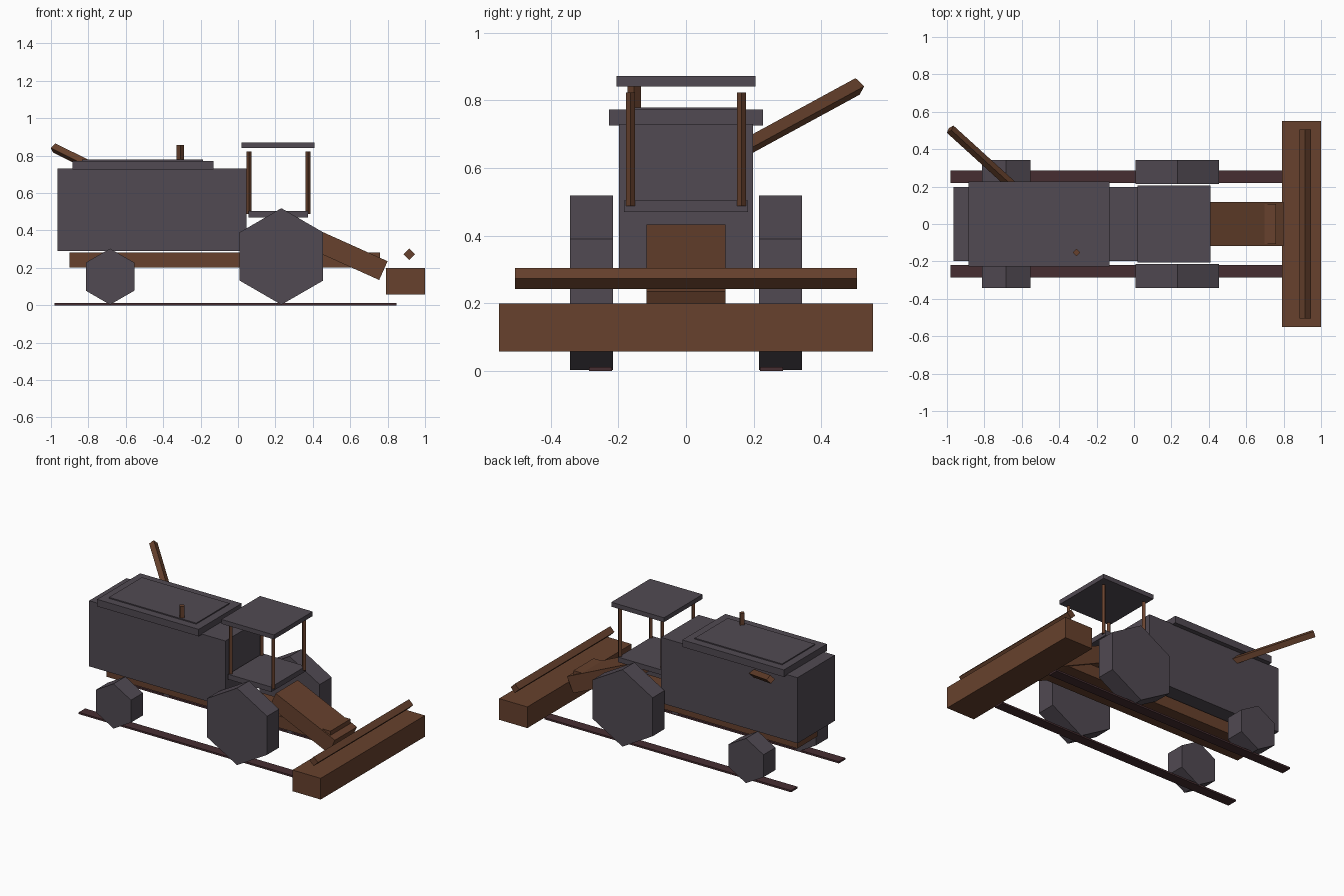
import bpy, math
from mathutils import Vector, Matrix

if "Cube" in bpy.data.objects:
    bpy.data.objects.remove(bpy.data.objects["Cube"])


def material(name, rgb):
    m = bpy.data.materials.new(name)
    m.diffuse_color = (*rgb, 1)
    m.use_nodes = True
    m.node_tree.nodes["Principled BSDF"].inputs["Base Color"].default_value = m.diffuse_color
    return m


GREY = material("slate grey", (0.082, 0.068, 0.085))
BROWN = material("rust brown", (0.135, 0.053, 0.026))
MAROON = material("dark maroon", (0.062, 0.027, 0.031))


def finish(name, mat):
    ob = bpy.context.object
    ob.name = name
    ob.data.materials.append(mat)
    return ob


def box(name, mat, x, y, z, tilt=0):
    """Box from (min, max) ranges, optionally tilted about its own y axis."""
    bpy.ops.mesh.primitive_cube_add(size=1)
    ob = finish(name, mat)
    size = Vector([r[1] - r[0] for r in (x, y, z)])
    mid = Vector([sum(r) / 2 for r in (x, y, z)])
    ob.data.transform(Matrix.Translation(mid) @ Matrix.Rotation(tilt, 4, 'Y')
                      @ Matrix.Diagonal((*size, 1)))
    return ob


def rod(name, mat, a, b, r, sides=4):
    """Low-poly cylinder between two points."""
    a, b = Vector(a), Vector(b)
    bpy.ops.mesh.primitive_cylinder_add(vertices=sides, radius=r, depth=(b - a).length)
    ob = finish(name, mat)
    rot = (b - a).to_track_quat('Z', 'Y').to_matrix().to_4x4()
    ob.data.transform(Matrix.Translation((a + b) / 2) @ rot)
    return ob


# Hull and hood
box("body", GREY, (-0.965, 0.045), (-0.198, 0.198), (0.29, 0.73))
box("hood", GREY, (-0.885, -0.132), (-0.228, 0.228), (0.725, 0.772))
box("hood_panel", GREY, (-0.835, -0.187), (-0.175, 0.175), (0.76, 0.779))
box("chassis", BROWN, (-0.9, 0.76), (-0.107, 0.107), (0.203, 0.282))

# Cab: platform, roof and four posts
box("cab_floor", GREY, (0.055, 0.375), (-0.183, 0.183), (0.47, 0.504))
box("cab_roof", GREY, (0.02, 0.41), (-0.205, 0.205), (0.841, 0.871))
for i, x in enumerate((0.06, 0.375)):
    for s in (-1, 1):
        rod(f"cab_post_{i}_{s}", BROWN, (x, s * 0.164, 0.487), (x, s * 0.164, 0.823), 0.0135)

# Wheels and ground strips on both sides
for s, side in ((-1, "near"), (1, "far")):
    for label, x, r in (("front", 0.232, 0.258), ("rear", -0.684, 0.15)):
        rod(f"{label}_wheel_{side}", GREY, (x, s * 0.215, r + 0.003),
            (x, s * 0.342, r + 0.003), r, 6)
    box(f"ground_strip_{side}", MAROON, (-0.98, 0.847),
        sorted((s * 0.219, s * 0.287)), (0.0, 0.012))

# Harvesting head: sloping feeder, header box and reel bar
box("feeder", BROWN, (0.3175, 0.7985), (-0.117, 0.117), (0.229, 0.339), math.radians(24.2))
box("header", BROWN, (0.79, 1.0), (-0.552, 0.552), (0.058, 0.2))
rod("reel_bar", BROWN, (0.915, -0.505, 0.273), (0.915, 0.505, 0.273), 0.031)

# Exhaust pipe and unloading spout
rod("exhaust", BROWN, (-0.308, -0.153, 0.70), (-0.308, -0.153, 0.856), 0.02)
tip = Vector((-0.983, 0.507, 0.841))
rod("spout", BROWN, tip - 0.55 * Vector((-0.695, 0.632, 0.344)), tip, 0.026)
